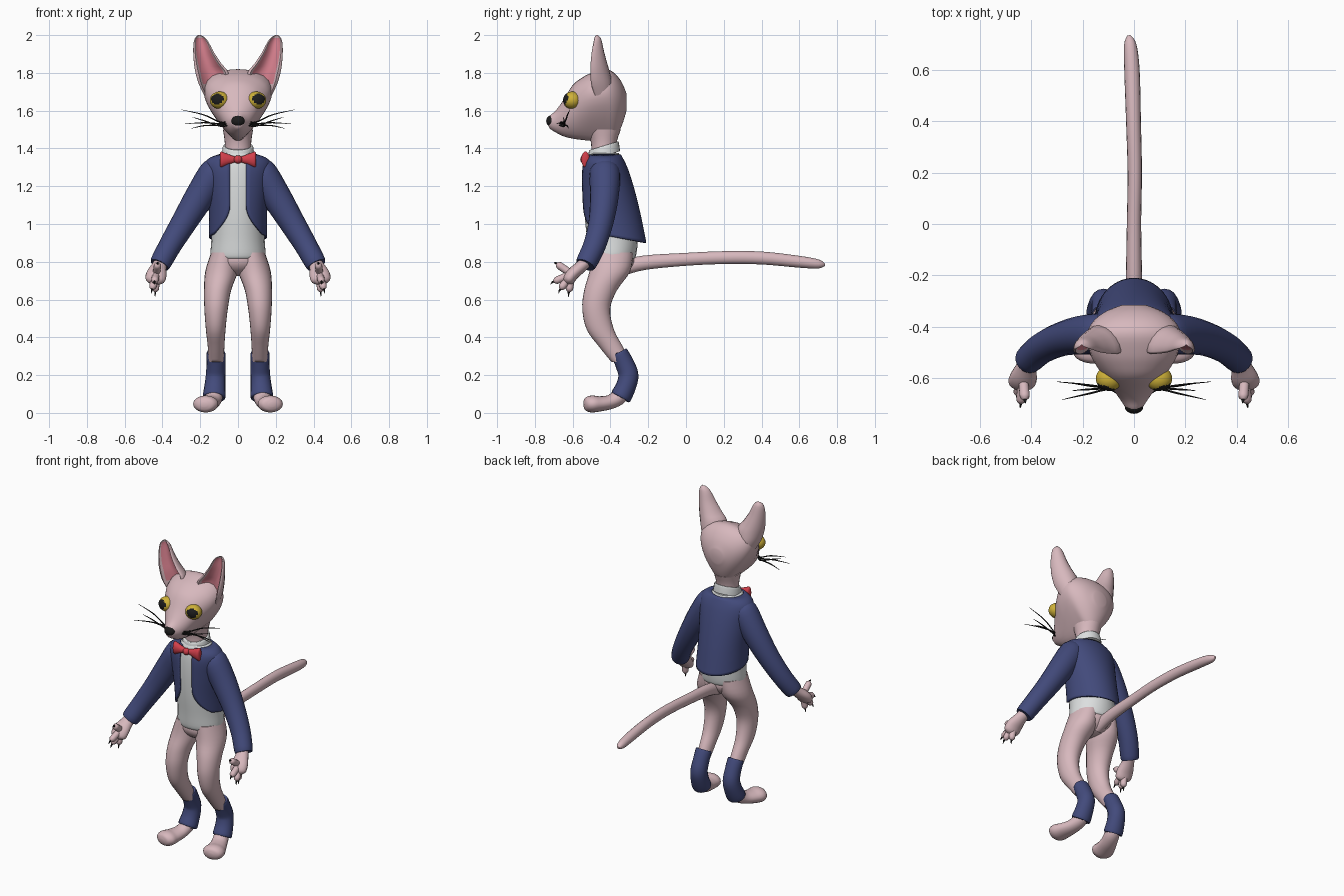
import bpy, bmesh, math
from mathutils import Vector

if "Cube" in bpy.data.objects:
    bpy.data.objects.remove(bpy.data.objects["Cube"])

def material(name, col):
    m = bpy.data.materials.new(name)
    m.diffuse_color = (*col, 1)
    m.use_nodes = True
    m.node_tree.nodes["Principled BSDF"].inputs["Base Color"].default_value = m.diffuse_color
    return m

SKIN = material("pale_pink", (0.68, 0.48, 0.51))
BLUE = material("navy_blue", (0.055, 0.069, 0.20))
WHITE = material("shirt_white", (0.72, 0.74, 0.74))
RED = material("bow_red", (0.65, 0.05, 0.07))
YELLOW = material("eye_yellow", (0.62, 0.44, 0.04))
EAR = material("ear_pink", (0.75, 0.24, 0.30))
BLACK = material("black", (0.012, 0.012, 0.012))

def finish(name, bm, mats, mirror=False):
    bmesh.ops.recalc_face_normals(bm, faces=bm.faces)
    me = bpy.data.meshes.new(name)
    bm.to_mesh(me)
    bm.free()
    for m in mats:
        me.materials.append(m)
    ob = bpy.data.objects.new(name, me)
    bpy.context.collection.objects.link(ob)
    if mirror:
        mod = ob.modifiers.new("mirror", 'MIRROR')
        mod.use_mirror_merge = False
    return ob

def spline(rows, steps=4):
    """Catmull-Rom interpolation of rows of numbers."""
    out = []
    for i in range(len(rows) - 1):
        p0, p1 = rows[max(i - 1, 0)], rows[i]
        p2, p3 = rows[i + 1], rows[min(i + 2, len(rows) - 1)]
        for s in range(steps):
            t = s / steps
            out.append([0.5 * (2 * b + (c - a) * t + (2 * a - 5 * b + 4 * c - d) * t * t
                               + (3 * b - a - 3 * c + d) * t ** 3)
                        for a, b, c, d in zip(p0, p1, p2, p3)])
    return out + [list(rows[-1])]

def skin(name, rings, mats, mirror=False, closed=True, caps=True, rule=None):
    """Bridge successive rings of points into a surface."""
    bm = bmesh.new()
    vs = [[bm.verts.new(p) for p in r] for r in rings]
    n = len(rings[0])
    for i in range(len(vs) - 1):
        for j in range(n if closed else n - 1):
            k = (j + 1) % n
            f = bm.faces.new((vs[i][j], vs[i][k], vs[i + 1][k], vs[i + 1][j]))
            if rule:
                f.material_index = rule(i, j)
    if caps:
        bm.faces.new(vs[0])
        bm.faces.new(vs[-1])
    return finish(name, bm, mats, mirror)

def angles(n):
    return [2 * math.pi * i / n for i in range(n)]

def stack(name, rows, mat, mirror=False, n=24, tilt=0.0, caps=True):
    """Horizontal ellipses, rows of (x, y, z, rx, ry)."""
    rings = [[(x + a * math.cos(t), y + b * math.sin(t), z + tilt * b * math.sin(t))
              for t in angles(n)] for x, y, z, a, b in spline(rows)]
    return skin(name, rings, [mat], mirror, caps=caps)

def tube(name, rows, mat, ref, mirror=False, n=16, steps=4):
    """Ellipses square to a path, rows of (x, y, z, r_side, r_up)."""
    rows = spline(rows, steps)
    pts = [Vector(r[:3]) for r in rows]
    rings = []
    for i, r in enumerate(rows):
        d = (pts[min(i + 1, len(pts) - 1)] - pts[max(i - 1, 0)]).normalized()
        u = Vector(ref).cross(d).normalized()
        v = d.cross(u)
        rings.append([pts[i] + u * r[3] * math.cos(t) + v * r[4] * math.sin(t) for t in angles(n)])
    return skin(name, rings, [mat], mirror)

def ball(name, loc, rad, mats, mirror=False, rule=None):
    bm = bmesh.new()
    bmesh.ops.create_uvsphere(bm, u_segments=28, v_segments=18, radius=1)
    for f in bm.faces:
        if rule:
            f.material_index = rule(f.calc_center_median().normalized())
    for v in bm.verts:
        v.co = [c + r * k for c, r, k in zip(loc, rad, v.co)]
    return finish(name, bm, mats, mirror)

# Head: egg-shaped sections from muzzle to back, rows of (y, top, bottom, half width, egg)
HEAD = [(-.73, 1.56, 1.525, .015, 0), (-.72, 1.575, 1.505, .03, 0), (-.69, 1.60, 1.485, .05, 0),
        (-.65, 1.655, 1.465, .078, .15), (-.60, 1.735, 1.452, .11, .3), (-.55, 1.775, 1.445, .137, .45),
        (-.50, 1.80, 1.44, .154, .55), (-.43, 1.82, 1.435, .16, .6), (-.38, 1.80, 1.45, .145, .5),
        (-.34, 1.75, 1.52, .105, .3), (-.315, 1.69, 1.60, .045, 0)]
skin("head", [[(w * math.cos(t) * (1 + k * math.sin(t)), y,
                (hi + lo) / 2 + (hi - lo) / 2 * math.sin(t)) for t in angles(32)]
              for y, hi, lo, w, k in spline(HEAD)], [SKIN])
stack("neck", [(0, -.435, 1.34, .07, .066), (0, -.435, 1.43, .07, .068), (0, -.435, 1.5, .08, .09)], SKIN)

# Ears: rounded back, dished pink front; rows of (z, inner x, outer x, front y, depth)
EARS = [(1.68, .08, .178, -.475, .08), (1.74, .06, .207, -.492, .10), (1.80, .05, .225, -.497, .095),
        (1.85, .088, .233, -.497, .08), (1.91, .128, .237, -.493, .06), (1.96, .154, .235, -.486, .042),
        (1.985, .173, .227, -.482, .03), (2.0, .196, .212, -.476, .01)]
FRONT = [(-.96, -.06), (-.82, -.10), (-.70, .06), (-.35, .42), (0, .5), (.35, .42), (.70, .06), (.82, -.10), (.96, -.06)]
ear_rings = []
for z, x0, x1, y, d in spline(EARS, 3):
    c, h = (x0 + x1) / 2, (x1 - x0) / 2
    ring = [(c + h * u, y + d * k, z) for u, k in FRONT]
    ring += [(c + h * math.cos(t), y + d * math.sin(t), z)
             for t in [math.pi * i / 10 for i in range(11)]]
    ear_rings.append(ring)
skin("ears", ear_rings, [SKIN, EAR], True, rule=lambda i, j: int(1 < j < 6 and 3 <= i < 18))

# Face
GAZE = Vector((.32, -.92, .2)).normalized()
ball("eyes", (.097, -.603, 1.655), (.052, .048, .046), [YELLOW, BLACK], True,
     lambda d: int(d.dot(GAZE) > .77))
ball("nose", (0, -.712, 1.545), (.036, .028, .03), [BLACK])
for i, (ex, ey, ez) in enumerate([(.30, -.615, 1.605), (.28, -.685, 1.53), (.25, -.62, 1.505), (.24, -.65, 1.565)]):
    z = 1.55 - .007 * i
    tube("whisker_%d" % i, [(.04, -.685, z, .004, .004), (.09, -.645, z - .012, .004, .004),
                            (.18, (ey - .64) / 2, (z + ez) / 2, .0035, .0035),
                            (ex, ey, ez, .001, .001)], BLACK, (0, 0, 1), True, 6)

# Shirt and collar
stack("shirt", [(0, -.39, .815, .135, .115), (0, -.39, .835, .146, .126), (0, -.39, .92, .141, .134),
                (0, -.405, 1.05, .136, .132), (0, -.425, 1.2, .14, .117), (0, -.435, 1.32, .13, .10),
                (0, -.435, 1.375, .085, .08)], WHITE)
stack("collar", [(0, -.435, 1.36, .086, .086), (0, -.435, 1.385, .084, .083),
                 (0, -.435, 1.412, .079, .078), (0, -.435, 1.413, .07, .07)], WHITE, tilt=.3)

# Bow tie
bow = [(.005, .012, .014), (.03, .016, .02), (.065, .022, .034), (.088, .022, .042), (.096, .012, .034)]
skin("bow_wings", [[(x, -.532 + a * math.cos(t), 1.342 + b * math.sin(t)) for t in angles(14)]
                   for x, a, b in spline(bow)], [RED], True)
ball("bow_knot", (0, -.54, 1.342), (.022, .02, .022), [RED])

# Jacket: open front sheet, rows of (z, centre y, rx, ry)
JACKET = spline([(.88, -.373, .15, .162), (1.05, -.395, .149, .15), (1.19, -.415, .16, .135),
                 (1.29, -.43, .172, .118), (1.34, -.435, .158, .10), (1.365, -.435, .098, .086)], 8)

def jacket_at(z):
    for a, b in zip(JACKET, JACKET[1:]):
        if z <= b[0]:
            t = (z - a[0]) / (b[0] - a[0])
            return [p + (q - p) * t for p, q in zip(a, b)][1:]
    return JACKET[-1][1:]

rings = []
for i in range(29):
    t = i / 28
    zf = .96 + (1.365 - .96) * t
    gap = .043 + .085 * max(0, (1.1 - zf) / .14) ** 2
    start = math.asin(min(.95, gap / jacket_at(zf)[1]))
    ring = []
    for j in range(41):
        th = start + (2 * math.pi - 2 * start) * j / 40
        hem = .93 + .03 * math.cos(th)
        z = hem + (1.365 - hem) * t
        cy, rx, ry = jacket_at(z)
        ring.append((rx * math.sin(th), cy - ry * math.cos(th), z))
    rings.append(ring)
jacket = skin("jacket", rings, [BLUE], closed=False, caps=False)
sol = jacket.modifiers.new("thickness", 'SOLIDIFY')
sol.thickness, sol.offset = .01, 0

# Sleeves
tube("sleeves", [(.10, -.43, 1.31, .05, .05), (.125, -.43, 1.275, .078, .08), (.2, -.432, 1.15, .078, .076),
                 (.285, -.45, 1.01, .068, .066), (.36, -.485, .885, .06, .06),
                 (.412, -.53, .79, .055, .055), (.413, -.531, .788, .04, .04)], BLUE, (0, 1, 0), True, 20)

# Hands, fingers and claws
tube("hands", [(.40, -.52, .81, .033, .036), (.418, -.555, .775, .032, .04), (.432, -.60, .735, .034, .054),
               (.438, -.625, .70, .03, .05), (.44, -.635, .685, .012, .02)], SKIN, (1, 0, 0), True)
TIPS = [(.425, -.685, .79), (.442, -.70, .695), (.455, -.665, .655), (.438, -.62, .64)]
for i, tip in enumerate(TIPS):
    a, b = Vector((.432, -.605, .735)), Vector(tip)
    d = (b - a).normalized()
    rows = [(*a, .02, .02), (*a.lerp(b, .5), .02, .02), (*a.lerp(b, .85), .019, .019), (*b, .007, .007)]
    tube("finger_%d" % i, rows, SKIN, (1, 0, 0), True, 10)
    e = b + d * .018 + Vector((0, 0, -.008))
    tube("claw_%d" % i, [(*(b - d * .01), .007, .007), (*(b + d * .008), .005, .005), (*e, .001, .001)],
         BLACK, (1, 0, 0), True, 6, 2)

# Hips and legs
ball("hips", (0, -.39, .81), (.14, .118, .085), [SKIN])
stack("legs", [(.07, -.39, .85, .072, .11), (.087, -.403, .75, .086, .108), (.108, -.452, .65, .072, .087),
               (.116, -.475, .55, .062, .074), (.118, -.453, .44, .052, .072), (.116, -.397, .35, .044, .063),
               (.116, -.345, .27, .04, .05)], SKIN, True)

# Lower trouser legs
tube("trouser_cuffs", [(.117, -.353, .318, .040, .040), (.117, -.352, .317, .05, .045), (.117, -.325, .26, .05, .05),
                       (.118, -.305, .2, .052, .053), (.122, -.318, .14, .056, .053),
                       (.126, -.345, .085, .06, .055), (.126, -.346, .084, .045, .04)], BLUE, (0, 1, 0), True)

# Feet
tube("feet", [(.12, -.325, .13, .04, .04), (.127, -.355, .085, .046, .042), (.142, -.40, .058, .05, .038),
              (.16, -.455, .048, .06, .04), (.172, -.50, .047, .067, .045), (.178, -.53, .044, .05, .035),
              (.18, -.541, .043, .015, .012)], SKIN, (0, 0, 1), True, 20)

# Tail
tube("tail", [(0, -.34, .765, .035, .04), (0, -.22, .795, .032, .038), (0, 0, .813, .028, .034),
              (.003, .2, .822, .028, .034), (-.002, .4, .82, .029, .034), (-.008, .6, .80, .03, .031),
              (-.015, .70, .788, .024, .024), (-.02, .735, .784, .007, .007)], SKIN, (0, 0, 1))

# Smooth shading with sharp edges kept
for ob in bpy.context.collection.objects:
    ob.select_set(True)
    bpy.context.view_layer.objects.active = ob
bpy.ops.object.shade_smooth_by_angle(angle=math.radians(55))
